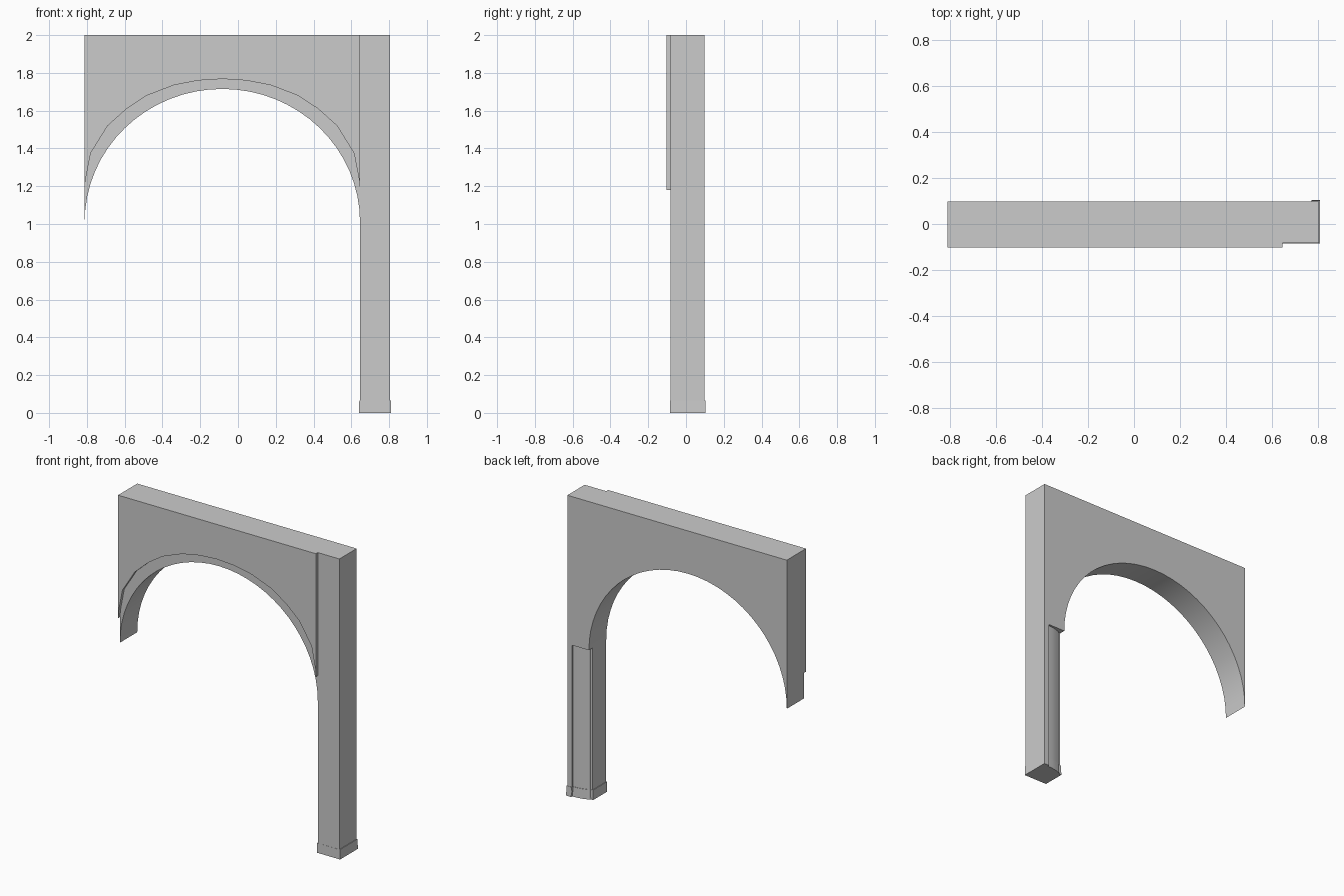
import bpy, bmesh, math

if "Cube" in bpy.data.objects:
    bpy.data.objects.remove(bpy.data.objects["Cube"])

CX, HALF = -0.083, 0.729          # arch centre and half span
LEFT, INNER, OUTER = CX - HALF, CX + HALF, 0.805
FRONT, BODY, BACK = -0.103, -0.083, 0.099
SPRING = 1.01


def prism(name, bottom, top, start_cap=True, end_cap=True):
    """Join two matching outlines with side faces and optional caps."""
    bm = bmesh.new()
    a = [bm.verts.new(p) for p in bottom]
    b = [bm.verts.new(p) for p in top]
    n = len(a)
    for i in range(n):
        j = (i + 1) % n
        bm.faces.new((a[i], a[j], b[j], b[i]))
    if start_cap:
        bm.faces.new(a[::-1])
    if end_cap:
        bm.faces.new(b)
    bmesh.ops.recalc_face_normals(bm, faces=bm.faces)
    me = bpy.data.meshes.new(name)
    bm.to_mesh(me)
    bm.free()
    ob = bpy.data.objects.new(name, me)
    bpy.context.collection.objects.link(ob)
    bpy.ops.object.select_all(action='DESELECT')
    ob.select_set(True)
    bpy.context.view_layer.objects.active = ob
    bpy.ops.object.shade_smooth_by_angle(angle=math.radians(20))
    return ob


def along_y(name, outline, y0, y1):
    return prism(name, [(x, y0, z) for x, z in outline],
                 [(x, y1, z) for x, z in outline])


# Arched wall, reaching over the pillar on the right
SEG = 32
arch = []
for i in range(SEG + 1):
    t = math.pi * (1 - i / SEG)
    arch.append((CX + HALF * math.cos(t), SPRING + 0.705 * math.sin(t)))
along_y("arched_wall",
        arch + [(OUTER, SPRING), (OUTER, 2), (LEFT, 2)], BODY, BACK)

# Raised front layer with a wider, faceted arch
half = [(0.729, 1.18), (0.725, 1.23), (0.697, 1.375), (0.607, 1.52),
        (0.507, 1.61), (0.40, 1.68), (0.257, 1.735), (0.127, 1.76)]
facets = ([(CX - x, z) for x, z in half] + [(CX, 1.768)]
          + [(CX + x, z) for x, z in reversed(half)])
along_y("front_facing", facets + [(INNER, 2), (LEFT, 2)], FRONT, BODY)

# Pillar with a gently curved recess in its back
plan = [(INNER, BODY), (OUTER, BODY), (OUTER, BACK), (0.77, BACK),
        (0.77, 0.088), (0.735, 0.086), (0.70, 0.079), (0.668, 0.068),
        (0.662, 0.06), (INNER, 0.06)]
prism("pillar", [(x, y, 0.03) for x, y in plan],
      [(x, y, SPRING) for x, y in plan], False, False)


# Plinth following the pillar outline
def grown(d, z):
    mx = (INNER + OUTER) / 2
    return [(mx + (x - mx) * (1 + d / 0.08),
             BODY + (y - BODY) * (1 + d / 0.182) - 0.001, z) for x, y in plan]


prism("plinth", grown(0.006, 0), grown(0.004, 0.065))
